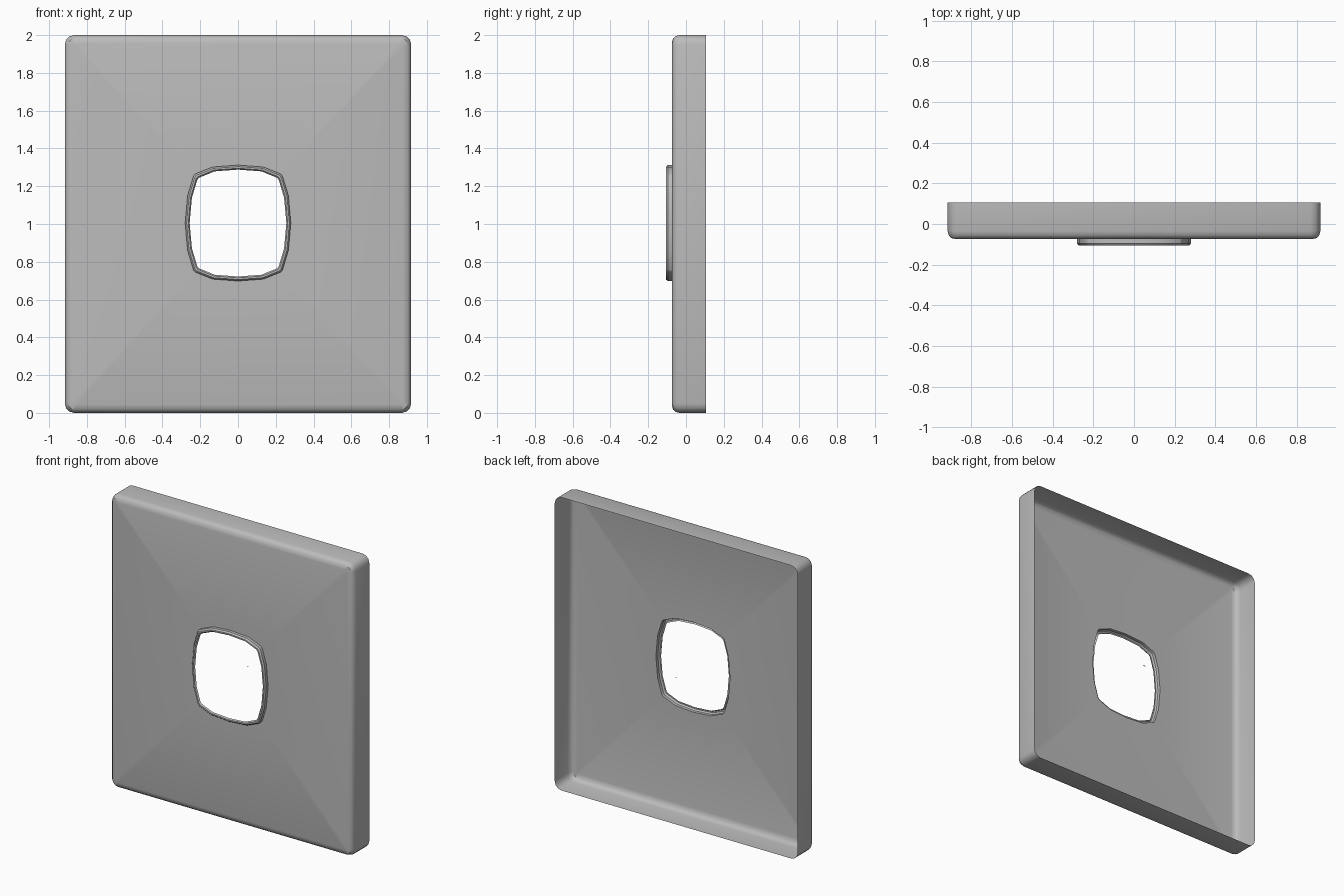
import bpy, bmesh, math

old = bpy.data.objects.get("Cube")
if old:
    bpy.data.objects.remove(old, do_unlink=True)

grey = bpy.data.materials.new("plain grey")
grey.use_nodes = True
colour = (0.5, 0.5, 0.5, 1)
grey.diffuse_color = colour
grey.node_tree.nodes["Principled BSDF"].inputs["Base Color"].default_value = colour

HALF_W, MID = 0.917, 1.0
RIM_MID = 1.005


def rounded_rectangle(inset, radius, steps=3):
    """Outline of the plate, counter-clockwise from the front."""
    w, h = HALF_W - inset, 1.0 - inset
    points = []
    for k, (sx, sz) in enumerate([(1, 1), (-1, 1), (-1, -1), (1, -1)]):
        for s in range(steps + 1):
            a = math.pi / 2 * (k + s / steps)
            points.append((sx * (w - radius) + radius * math.cos(a),
                           MID + sz * (h - radius) + radius * math.sin(a)))
    return points


def opening(inset):
    """Bulging square outline of the opening, mirrored from one quarter."""
    quarter = [(0.28, 0), (0.267, 0.145), (0.236, 0.248),
               (0.226, 0.26), (0.135, 0.297), (0, 0.307)]
    half = quarter + [(-x, z) for x, z in quarter[-2::-1]]
    full = half + [(x, -z) for x, z in half[-2:0:-1]]
    return [(x * (1 - inset / 0.28), RIM_MID + z * (1 - inset / 0.307)) for x, z in full]


def add_loop(bm, outline, y):
    return [bm.verts.new((x, y, z)) for x, z in outline]


def skin(bm, loops):
    for a, b in zip(loops, loops[1:]):
        for i in range(len(a)):
            j = (i + 1) % len(a)
            bm.faces.new((a[i], a[j], b[j], b[i]))


def finish(bm, name):
    mesh = bpy.data.meshes.new(name)
    bm.to_mesh(mesh)
    bm.free()
    mesh.materials.append(grey)
    obj = bpy.data.objects.new(name, mesh)
    bpy.context.collection.objects.link(obj)
    bpy.ops.object.select_all(action='DESELECT')
    obj.select_set(True)
    bpy.context.view_layer.objects.active = obj
    bpy.ops.object.shade_smooth_by_angle(angle=math.radians(35))
    return obj


# Hollow cover plate: side walls and rounded front edge, open at the back
bm = bmesh.new()
walls = [add_loop(bm, rounded_rectangle(inset, radius), y) for inset, radius, y in
         [(0, 0.05, 0.106), (0, 0.05, -0.035), (0.006, 0.044, -0.056),
          (0.018, 0.034, -0.069), (0.045, 0.02, -0.075)]]
skin(bm, walls)

# Raised rim around the opening
rim = [add_loop(bm, opening(inset), y) for inset, y in
       [(0, -0.075), (0, -0.096), (0.008, -0.106), (0.017, -0.106), (0.024, -0.097)]]
skin(bm, rim)

# Front face between the rounded edge and the rim
edges = [bm.edges.get((loop[i - 1], loop[i])) for loop in (walls[-1], rim[0])
         for i in range(len(loop))]
bmesh.ops.triangle_fill(bm, edges=edges, use_beauty=True, normal=(0, -1, 0))
finish(bm, "cover_plate")

# Tiny flat tab at the centre of the open back
bm = bmesh.new()
bm.faces.new([bm.verts.new((x, y, MID)) for x, y in
              [(-0.008, 0.1), (0.008, 0.1), (0.008, 0.106), (-0.008, 0.106)]])
finish(bm, "centre_tab")
